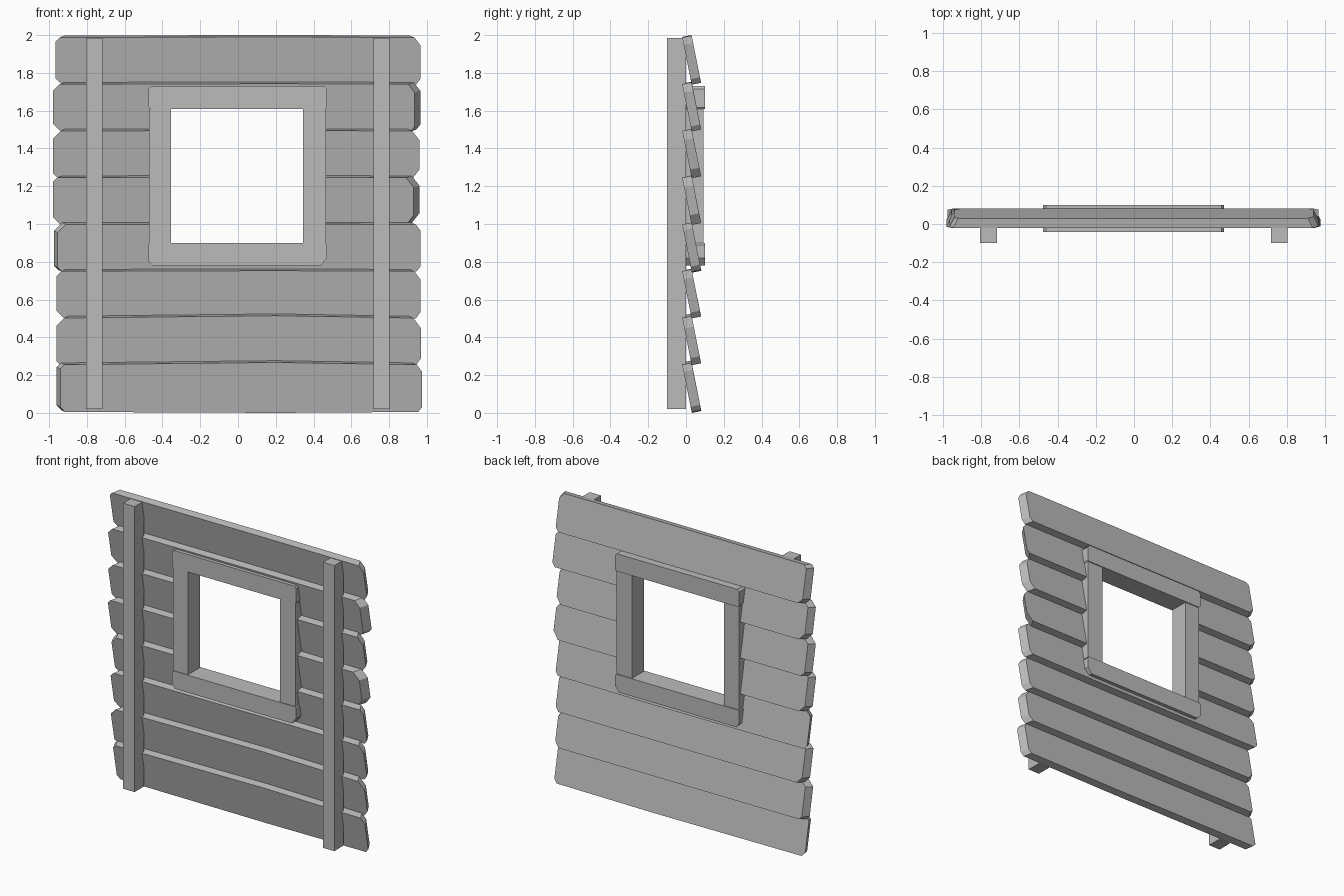
import bpy, bmesh, random
from mathutils import Vector

random.seed(4)
if "Cube" in bpy.data.objects:
    bpy.data.objects.remove(bpy.data.objects["Cube"], do_unlink=True)

mat = bpy.data.materials.new("plain grey wood")
mat.use_nodes = True
grey = (0.5, 0.5, 0.5, 1)
mat.diffuse_color = grey
mat.node_tree.nodes["Principled BSDF"].inputs["Base Color"].default_value = grey


def slab(name, front, back):
    """Solid between two matching rings of points."""
    bm = bmesh.new()
    a = [bm.verts.new(p) for p in front]
    b = [bm.verts.new(p) for p in back]
    bm.faces.new(a)
    bm.faces.new(b[::-1])
    for i in range(len(a)):
        j = (i + 1) % len(a)
        bm.faces.new((a[j], a[i], b[i], b[j]))
    bmesh.ops.recalc_face_normals(bm, faces=bm.faces)
    mesh = bpy.data.meshes.new(name)
    bm.to_mesh(mesh)
    bm.free()
    mesh.materials.append(mat)
    obj = bpy.data.objects.new(name, mesh)
    bpy.context.collection.objects.link(obj)
    return obj


def outline(x0, x1, z0, z1, cuts, bump=0, dip=0):
    """Board outline with cut corners (bottom left, bottom right, top right, top left)."""
    bl, br, tr, tl = cuts
    xm = 0.2
    return [(x0 + bl, z0), (xm, z0 - dip), (x1 - br, z0), (x1, z0 + br * 1.3),
            (x1, z1 - tr * 1.3), (x1 - tr, z1), (xm, z1 + bump),
            (x0 + tl, z1), (x0, z1 - tl), (x0, z0 + bl)]


def board(name, x0, x1, z0, z1, y0, y1, cuts=None):
    """Upright board, square or with cut corners."""
    pts = outline(x0, x1, z0, z1, cuts) if cuts else [(x0, z0), (x1, z0), (x1, z1), (x0, z1)]
    return slab(name, [(x, y0, z) for x, z in pts], [(x, y1, z) for x, z in pts])


# Overlapping tilted planks
ends = [(-0.96, 0.975), (-0.96, 0.97), (-0.96, 0.965), (-0.975, 0.965),
        (-0.98, 0.96), (-0.98, 0.96), (-0.98, 0.965), (-0.965, 0.965)]
planks = []
for i, (x0, x1) in enumerate(ends):
    z0 = 0.005 + 0.2475 * i
    z1 = z0 + 0.25
    cuts = [random.uniform(0.018, 0.045) for k in range(4)]
    bump = 0.012 if i in (0, 1) else 0.003
    dip = 0.005 if i in (0, 3) else 0
    # worn ends slope toward the front or the back
    lf, lb = (0.02, 0) if i in (0, 3) else (0, 0.025)
    rf, rb = (0.03, 0) if i in (4, 6) else (0, 0.025)

    def place(pts, y, lift):
        return [Vector((x, y + 0.2 * (z1 - z), z + lift)) for x, z in pts]

    front = place(outline(x0 + lf, x1 - rf, z0, z1, cuts, bump, dip), -0.02, 0)
    back = place(outline(x0 + lb, x1 - rb, z0, z1, cuts, bump, dip), 0.03, 0.01)
    planks.append(slab("plank_%d" % (i + 1), front, back))

# Window hole through the middle planks
cutter = board("window_cutter", -0.4, 0.4, 0.85, 1.66, -0.5, 0.5)
cutter.hide_render = True
for plank in planks[3:7]:
    mod = plank.modifiers.new("window_hole", 'BOOLEAN')
    mod.operation = 'DIFFERENCE'
    mod.solver = 'EXACT'
    mod.object = cutter
    bpy.context.view_layer.objects.active = plank
    bpy.ops.object.modifier_apply(modifier=mod.name)
bpy.data.objects.remove(cutter, do_unlink=True)

# Window frame
board("frame_top_rail", -0.475, 0.47, 1.61, 1.73, -0.042, 0.1, (0.012, 0.006, 0.012, 0.015))
board("frame_bottom_rail", -0.475, 0.47, 0.78, 0.9, -0.042, 0.1, (0.025, 0.03, 0.008, 0.006))
board("frame_right_jamb", -0.47, -0.355, 0.9, 1.61, -0.037, 0.093)
board("frame_left_jamb", 0.345, 0.465, 0.9, 1.61, -0.037, 0.093)

# Posts on the front
board("right_post", -0.805, -0.717, 0.02, 1.985, -0.1, 0.0)
board("left_post", 0.717, 0.803, 0.02, 1.985, -0.1, 0.0)
